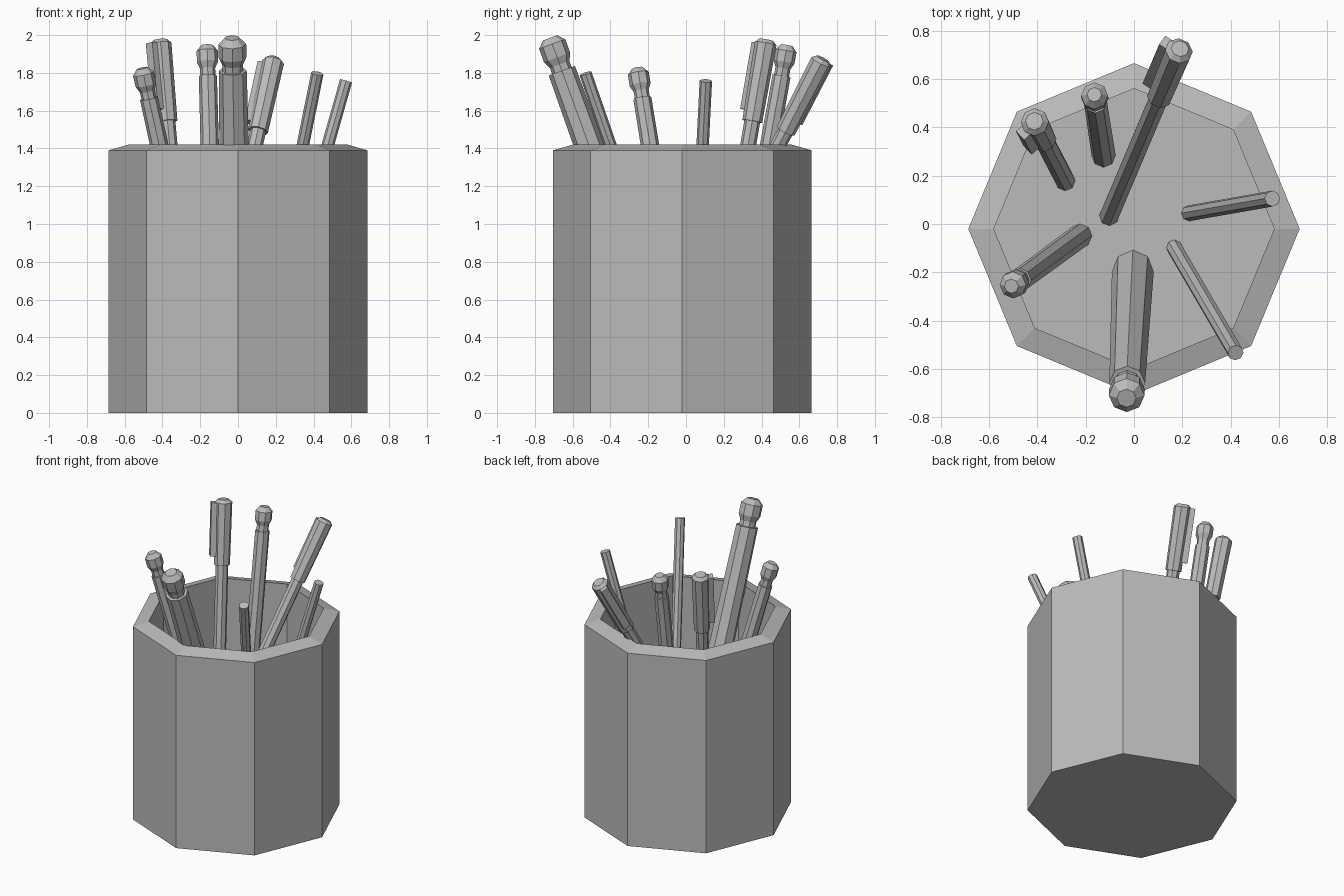
import bpy, bmesh, math
from mathutils import Vector, Matrix

cube = bpy.data.objects.get("Cube")
if cube:
    bpy.data.objects.remove(cube, do_unlink=True)

SIDES = 8
FLOOR = 0.55   # inside floor of the holder

grey = bpy.data.materials.new("plain grey")
grey.use_nodes = True
colour = (0.5, 0.5, 0.5, 1)
grey.diffuse_color = colour
grey.node_tree.nodes["Principled BSDF"].inputs["Base Color"].default_value = colour


def finish(name, bm, matrix):
    bmesh.ops.recalc_face_normals(bm, faces=bm.faces)
    mesh = bpy.data.meshes.new(name)
    bm.to_mesh(mesh)
    bm.free()
    mesh.materials.append(grey)
    obj = bpy.data.objects.new(name, mesh)
    obj.matrix_world = matrix
    bpy.context.collection.objects.link(obj)
    return obj


def turned(bm, profile):
    """Closed octagonal solid from (radius, height) pairs, capped at both ends."""
    rings = []
    for r, z in profile:
        angles = [math.tau * i / SIDES for i in range(SIDES)]
        rings.append([bm.verts.new((r * math.cos(a), r * math.sin(a), z)) for a in angles])
    for low, high in zip(rings, rings[1:]):
        for i in range(SIDES):
            j = (i + 1) % SIDES
            bm.faces.new((low[i], low[j], high[j], high[i]))
    bm.faces.new(rings[0])
    bm.faces.new(rings[-1])


def leaning(base, top):
    """Matrix with its origin at the top and its z axis along the lean, plus length."""
    base, top = Vector((*base, FLOOR)), Vector(top)
    axis = top - base
    turn = Vector((0, 0, 1)).rotation_difference(axis).to_matrix().to_4x4()
    return Matrix.Translation(top) @ turn, axis.length + 0.06


def rod(name, base, top, profile, end_radius, strip_angle=None):
    matrix, length = leaning(base, top)
    bm = bmesh.new()
    turned(bm, profile + [(end_radius, -length)])
    finish(name, bm, matrix)
    # narrow strip along the side of the handle
    if strip_angle is not None:
        bm = bmesh.new()
        shape = (Matrix.Rotation(math.radians(strip_angle), 4, 'Z')
                 @ Matrix.Translation((0.056, 0, -0.2))
                 @ Matrix.Diagonal((0.054, 0.05, 0.36, 1)))
        bmesh.ops.create_cube(bm, size=1, matrix=shape)
        finish(name + "_strip", bm, matrix)


# Holder: thick octagonal wall, sloping rim, raised inner floor
bm = bmesh.new()
turned(bm, [(0.685, 0), (0.685, 1.39), (0.58, 1.42), (0.58, FLOOR)])
finish("holder", bm, Matrix.Translation((0, -0.02, 0)))

# Rod profiles, measured down from the tip
handle = [(0.037, 0), (0.058, -0.02), (0.053, -0.44), (0.042, -0.44)]
knob = [(0.03, 0), (0.056, -0.03), (0.056, -0.09), (0.04, -0.125),
        (0.04, -0.165), (0.048, -0.165)]
big_knob = [(0.04, 0), (0.074, -0.035), (0.074, -0.11), (0.055, -0.15),
            (0.055, -0.185), (0.074, -0.185)]
thin = [(0.033, 0)]

# Handled rods
rod("back_right_handled_rod", (-0.1, 0.04), (0.19, 0.725, 1.875), handle, 0.042, 146)
rod("back_left_handled_rod", (-0.285, 0.18), (-0.412, 0.425, 1.975), handle, 0.042, 223)

# Knobbed rods
rod("back_knobbed_rod", (-0.126, 0.285), (-0.164, 0.535, 1.947), knob, 0.05)
rod("left_knobbed_rod", (-0.225, -0.05), (-0.507, -0.257, 1.825), knob, 0.05)
rod("front_knobbed_rod", (-0.005, -0.2), (-0.031, -0.72, 1.985), big_knob, 0.087)

# Thin sticks
rod("side_thin_stick", (0.23, 0.045), (0.572, 0.105, 1.758), thin, 0.033)
rod("front_thin_stick", (0.168, -0.1), (0.42, -0.532, 1.797), thin, 0.033)
